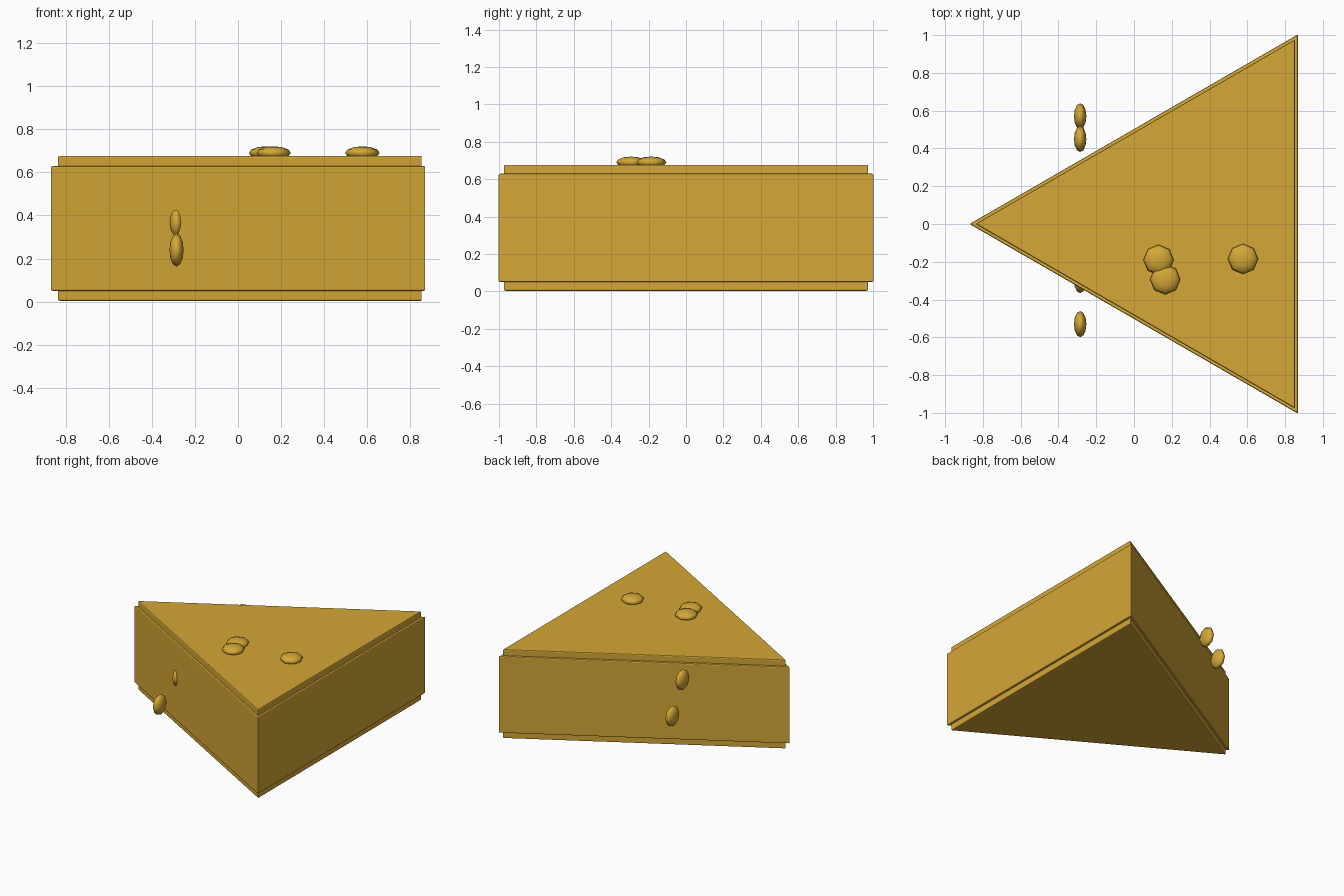
import bpy
import bmesh
from math import cos, sin, tau, sqrt
from mathutils import Matrix, Vector

if "Cube" in bpy.data.objects:
    bpy.data.objects.remove(bpy.data.objects["Cube"], do_unlink=True)

gold = bpy.data.materials.new("golden_yellow")
gold.use_nodes = True
colour = (0.66, 0.385, 0.037, 1)
gold.diffuse_color = colour
gold.node_tree.nodes["Principled BSDF"].inputs["Base Color"].default_value = colour

CENTROID_X = sqrt(3) / 6


def add_object(name, bm):
    bmesh.ops.recalc_face_normals(bm, faces=bm.faces)
    mesh = bpy.data.meshes.new(name)
    bm.to_mesh(mesh)
    bm.free()
    mesh.materials.append(gold)
    obj = bpy.data.objects.new(name, mesh)
    bpy.context.collection.objects.link(obj)
    return obj


def wedge(name, half_side, bottom, top):
    """Equilateral prism pointing towards -x, with softened edges."""
    radius = half_side * 2 / sqrt(3)
    bm = bmesh.new()
    corners = [bm.verts.new((CENTROID_X + radius * cos(tau * (i / 3 + 0.5)),
                             radius * sin(tau * (i / 3 + 0.5)), bottom))
               for i in range(3)]
    base = bm.faces.new(corners)
    extruded = bmesh.ops.extrude_face_region(bm, geom=[base])["geom"]
    bmesh.ops.translate(bm, vec=(0, 0, top - bottom),
                        verts=[v for v in extruded if isinstance(v, bmesh.types.BMVert)])
    obj = add_object(name, bm)
    bevel = obj.modifiers.new("soft_edges", "BEVEL")
    bevel.width = 0.007
    bevel.segments = 2
    return obj


def bubble(name, centre, radii, axis):
    """Flattened low-poly sphere whose poles lie on the given axis."""
    bm = bmesh.new()
    bmesh.ops.create_uvsphere(bm, u_segments=8, v_segments=6, radius=1)
    turn = Vector((0, 0, 1)).rotation_difference(Vector(axis)).to_matrix().to_4x4()
    scale = Matrix.Diagonal((*radii, 1))
    bmesh.ops.transform(bm, matrix=Matrix.Translation(centre) @ scale @ turn, verts=bm.verts)
    for face in bm.faces:
        face.smooth = True
    return add_object(name, bm)


# Wedge body with slightly smaller layers above and below
wedge("wedge_body", 1.004, 0.05, 0.63)
wedge("top_layer", 0.976, 0.60, 0.677)
wedge("bottom_layer", 0.976, 0.003, 0.08)

# Flat bubbles on the top
for i, (x, y) in enumerate([(0.13, -0.19), (0.165, -0.293), (0.577, -0.185)]):
    bubble(f"top_bubble_{i + 1}", (x, y, 0.69), (0.08, 0.08, 0.031), (0, 0, 1))

# Upright bubbles by the two slanted sides
for i, (y, z) in enumerate([(-0.53, 0.24), (-0.297, 0.367), (0.57, 0.32), (0.45, 0.55)]):
    bubble(f"side_bubble_{i + 1}", (-0.285, y, z), (0.033, 0.069, 0.077), (1, 0, 0))
